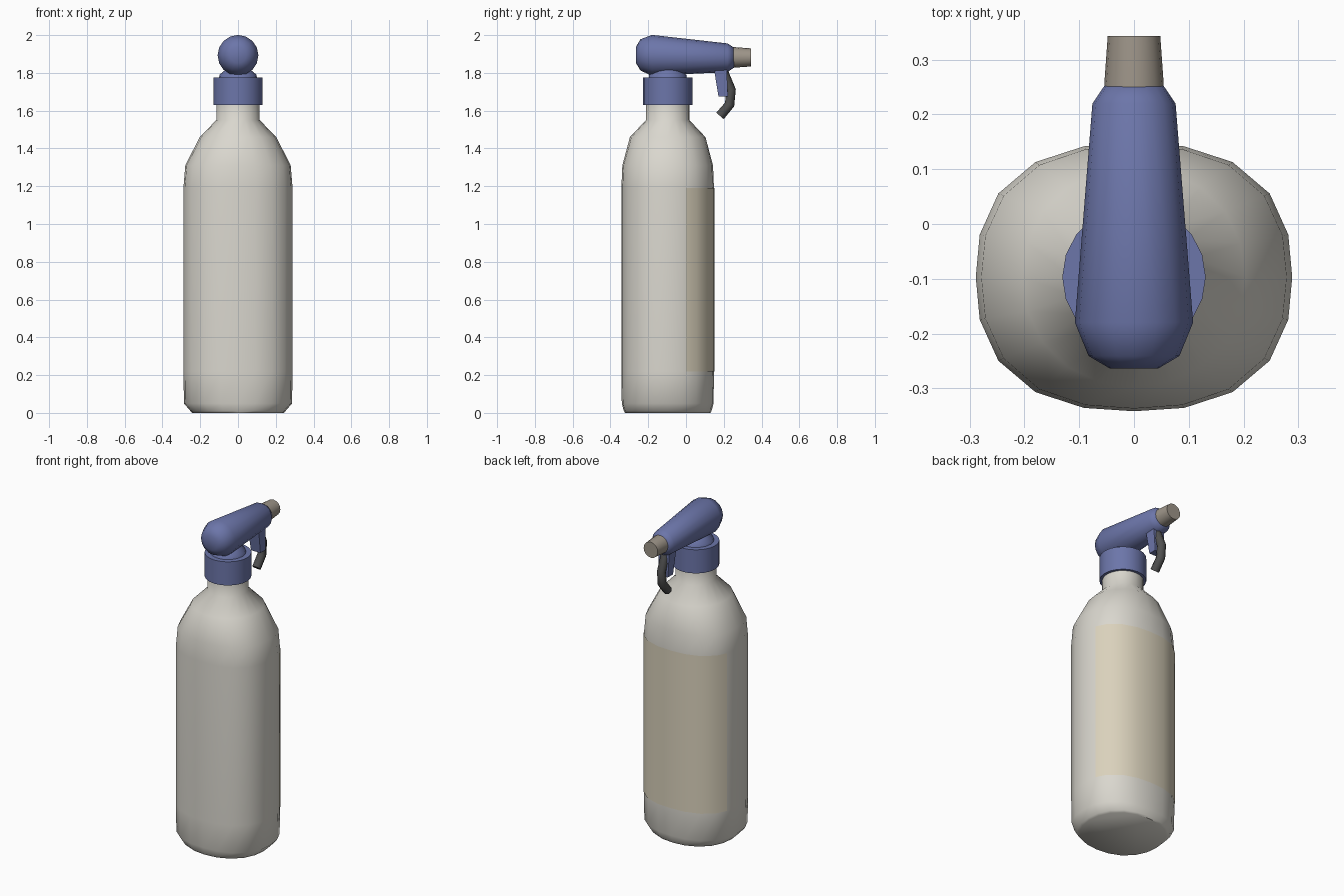
import bpy, bmesh
from math import cos, sin, pi, radians
from mathutils import Vector

if "Cube" in bpy.data.objects:
    bpy.data.objects.remove(bpy.data.objects["Cube"])

CY = -0.097  # bottle axis


def material(name, rgb):
    m = bpy.data.materials.new(name)
    m.diffuse_color = (*rgb, 1)
    m.use_nodes = True
    m.node_tree.nodes["Principled BSDF"].inputs["Base Color"].default_value = m.diffuse_color
    return m


BOTTLE = material("bottle_cream", (0.70, 0.68, 0.62))
BLUE = material("blue_plastic", (0.15, 0.18, 0.40))
LABEL = material("label_beige", (0.70, 0.64, 0.50))
NOZZLE = material("nozzle_taupe", (0.34, 0.30, 0.25))
DARK = material("lever_grey", (0.08, 0.08, 0.08))


def oval(rx, ry, a, n=2.0):
    r = (abs(cos(a)) ** n + abs(sin(a)) ** n) ** (-1 / n)
    return rx * r * cos(a), ry * r * sin(a)


def loft(name, rings, mat, closed=True, angle=40):
    me = bpy.data.meshes.new(name)
    ob = bpy.data.objects.new(name, me)
    bpy.context.collection.objects.link(ob)
    bm = bmesh.new()
    vs = [[bm.verts.new(p) for p in r] for r in rings]
    n = len(vs[0])
    for a, b in zip(vs, vs[1:]):
        for i in range(n if closed else n - 1):
            j = (i + 1) % n
            bm.faces.new((a[i], a[j], b[j], b[i]))
    if closed:
        bm.faces.new(vs[0][::-1])
        bm.faces.new(vs[-1])
        bmesh.ops.recalc_face_normals(bm, faces=bm.faces[:])
    bm.to_mesh(me)
    bm.free()
    me.materials.append(mat)
    finish(ob, angle)
    return ob


def finish(ob, angle):
    bpy.ops.object.select_all(action='DESELECT')
    ob.select_set(True)
    bpy.context.view_layer.objects.active = ob
    bpy.ops.object.shade_smooth_by_angle(angle=radians(angle))


def upright(profile, sides=20):
    """Rings around the bottle axis from (z, rx, ry, squareness)."""
    out = []
    for z, rx, ry, n in profile:
        pts = [oval(rx, ry, 2 * pi * i / sides, n) for i in range(sides)]
        out.append([(x, y + CY, z) for x, y in pts])
    return out


def lengthwise(profile, sides=16):
    """Rings along y from (y, z centre, radius)."""
    return [[(r * cos(2 * pi * i / sides), y, zc + r * sin(2 * pi * i / sides))
             for i in range(sides)] for y, zc, r in profile]


# Bottle body with shoulders and neck
loft("bottle", upright([
    (0.0, 0.243, 0.226, 2.2), (0.01, 0.252, 0.232, 2.3), (0.05, 0.286, 0.243, 2.45),
    (0.22, 0.289, 0.245, 2.45), (1.19, 0.289, 0.245, 2.45), (1.31, 0.279, 0.240, 2.4),
    (1.46, 0.203, 0.200, 2.1), (1.55, 0.115, 0.115, 2), (1.66, 0.115, 0.115, 2),
]), BOTTLE, angle=50)

# Label wrapped round the +y side
angles = [radians(a) for a in (22, 36, 54, 72, 90, 108, 126, 144, 158)]
loft("label", [[(x, y + CY, z) for x, y in
                (oval(0.2915, 0.2475, a, 2.45) for a in angles)]
               for z in (0.22, 1.19)], LABEL, closed=False)

# Screw collar and the domed joint above it
loft("collar", upright([(1.63, 0.131, 0.131, 2), (1.775, 0.131, 0.131, 2)]), BLUE)
loft("collar_dome", upright([
    (1.76, 0.102, 0.102, 2), (1.79, 0.098, 0.098, 2), (1.82, 0.062, 0.062, 2),
    (1.84, 0.04, 0.04, 2)]), BLUE, angle=60)

# Spray head and nozzle
loft("spray_head", lengthwise([
    (-0.264, 1.895, 0.044), (-0.241, 1.895, 0.083), (-0.18, 1.893, 0.108),
    (0.22, 1.880, 0.076), (0.254, 1.881, 0.053)]), BLUE, angle=60)
loft("nozzle", lengthwise([
    (0.23, 1.882, 0.055), (0.26, 1.882, 0.054), (0.343, 1.882, 0.048)]), NOZZLE)

# Bracket behind the lever
loft("trigger_bracket", [
    [(sx * w, y, z) for sx, y in ((-1, y0), (1, y0), (1, y1), (-1, y1))]
    for w, y0, y1, z in ((0.038, 0.145, 0.215, 1.84), (0.032, 0.172, 0.222, 1.675))], BLUE)

# Curved trigger lever
path = [(0.185, 1.835), (0.238, 1.71), (0.231, 1.633), (0.180, 1.572)]
cu = bpy.data.curves.new("trigger_lever", 'CURVE')
cu.dimensions = '3D'
cu.bevel_depth = 0.026
cu.bevel_resolution = 2
cu.use_fill_caps = True
sp = cu.splines.new('POLY')
sp.points.add(len(path) - 1)
for p, (y, z) in zip(sp.points, path):
    p.co = (0, y, z, 1)
lever = bpy.data.objects.new("trigger_lever", cu)
bpy.context.collection.objects.link(lever)
bpy.ops.object.select_all(action='DESELECT')
lever.select_set(True)
bpy.context.view_layer.objects.active = lever
bpy.ops.object.convert(target='MESH')
lever = bpy.context.view_layer.objects.active
lever.data.materials.clear()
lever.data.materials.append(DARK)
finish(lever, 50)
